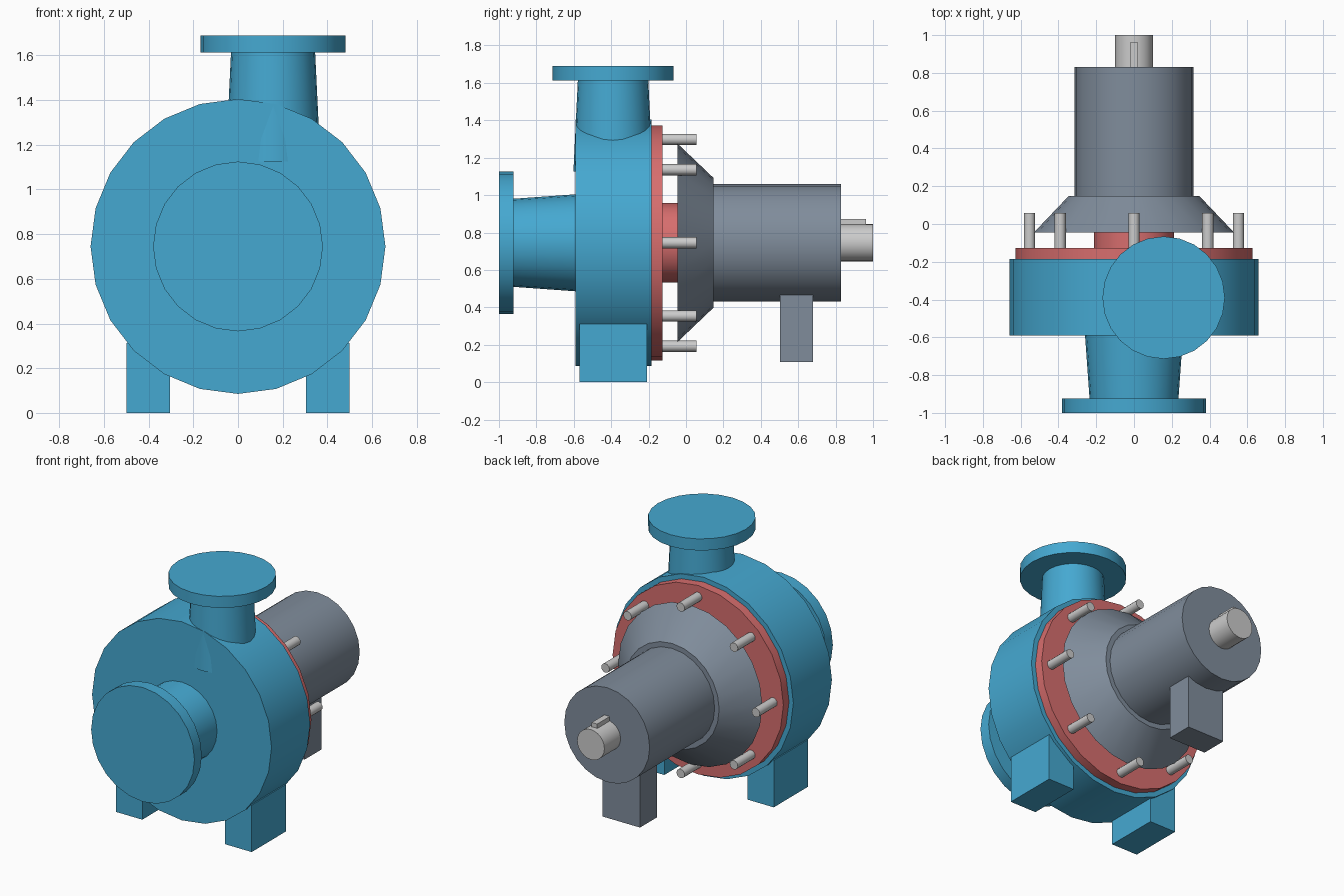
import bpy, bmesh, math
from mathutils import Matrix, Vector

if "Cube" in bpy.data.objects:
    bpy.data.objects.remove(bpy.data.objects["Cube"])

CZ = 0.745            # height of the shaft axis


def material(name, rgb):
    m = bpy.data.materials.new(name)
    m.diffuse_color = (*rgb, 1)
    m.use_nodes = True
    m.node_tree.nodes["Principled BSDF"].inputs["Base Color"].default_value = m.diffuse_color
    return m


BLUE = material("casing blue", (0.06, 0.395, 0.64))
RED = material("cover red", (0.68, 0.155, 0.155))
GREY = material("housing grey", (0.215, 0.265, 0.33))
STEEL = material("bare steel", (0.6, 0.6, 0.6))


def finish(name, bm, mat, smooth=False):
    bmesh.ops.recalc_face_normals(bm, faces=bm.faces)
    me = bpy.data.meshes.new(name)
    bm.to_mesh(me)
    bm.free()
    ob = bpy.data.objects.new(name, me)
    bpy.context.collection.objects.link(ob)
    me.materials.append(mat)
    if smooth:
        bpy.ops.object.select_all(action='DESELECT')
        ob.select_set(True)
        bpy.context.view_layer.objects.active = ob
        bpy.ops.object.shade_smooth_by_angle(angle=math.radians(32))
    return ob


def taper(name, mat, start, end, r1, r2=None, sides=24):
    """Round bar or cone from start to end."""
    a, b = Vector(start), Vector(end)
    d = b - a
    rot = Matrix.Rotation(-math.pi / 2, 4, 'X') if abs(d.y) > abs(d.z) else Matrix()
    bm = bmesh.new()
    bmesh.ops.create_cone(bm, cap_ends=True, segments=sides, radius1=r1,
                          radius2=r1 if r2 is None else r2, depth=d.length,
                          matrix=Matrix.Translation((a + b) / 2) @ rot)
    return finish(name, bm, mat, True)


def along(name, mat, y1, y2, r1, r2=None, sides=24):
    """Round part on the shaft axis."""
    return taper(name, mat, (0, y1, CZ), (0, y2, CZ), r1, r2, sides)


def box(name, mat, lo, hi):
    lo, hi = Vector(lo), Vector(hi)
    bm = bmesh.new()
    bmesh.ops.create_cube(bm, size=1, matrix=Matrix.Translation((lo + hi) / 2)
                          @ Matrix.Diagonal((*(hi - lo), 1)))
    return finish(name, bm, mat)


# Casing with suction nozzle
along("casing", BLUE, -0.59, -0.185, 0.66)
along("suction_nozzle", BLUE, -0.93, -0.58, 0.235, 0.26)
along("suction_flange", BLUE, -1.0, -0.923, 0.38)

# Discharge nozzle, offset to the right
taper("discharge_nozzle", BLUE, (0.157, -0.39, 1.125), (0.157, -0.39, 1.62), 0.212, 0.188)
taper("discharge_flange", BLUE, (0.157, -0.39, 1.613), (0.157, -0.39, 1.69), 0.324)

# Rear cover and seal boss
along("rear_cover", RED, -0.19, -0.126, 0.628)
along("seal_boss", RED, -0.13, -0.04, 0.212)

# Bearing bracket and housing
along("bracket_cone", GREY, -0.045, 0.147, 0.53, 0.347)
along("bearing_housing", GREY, 0.12, 0.83, 0.314)

# Shaft and key
along("shaft", STEEL, 0.82, 1.0, 0.1)
box("shaft_key", STEEL, (-0.02, 0.82, CZ + 0.06), (0.02, 0.962, CZ + 0.127))

# Ring of cover studs
for i in range(8):
    t = math.radians(45 * i)
    x, z = 0.553 * math.sin(t), CZ + 0.553 * math.cos(t)
    taper(f"cover_stud_{i + 1}", STEEL, (x, -0.14, z), (x, 0.057, z), 0.03, sides=12)

# Feet
for side, x in (("left", -0.4025), ("right", 0.4025)):
    box(f"casing_foot_{side}", BLUE, (x - 0.0975, -0.57, 0), (x + 0.0975, -0.208, 0.312))
box("housing_foot", GREY, (-0.138, 0.503, 0.108), (0.138, 0.68, 0.468))
